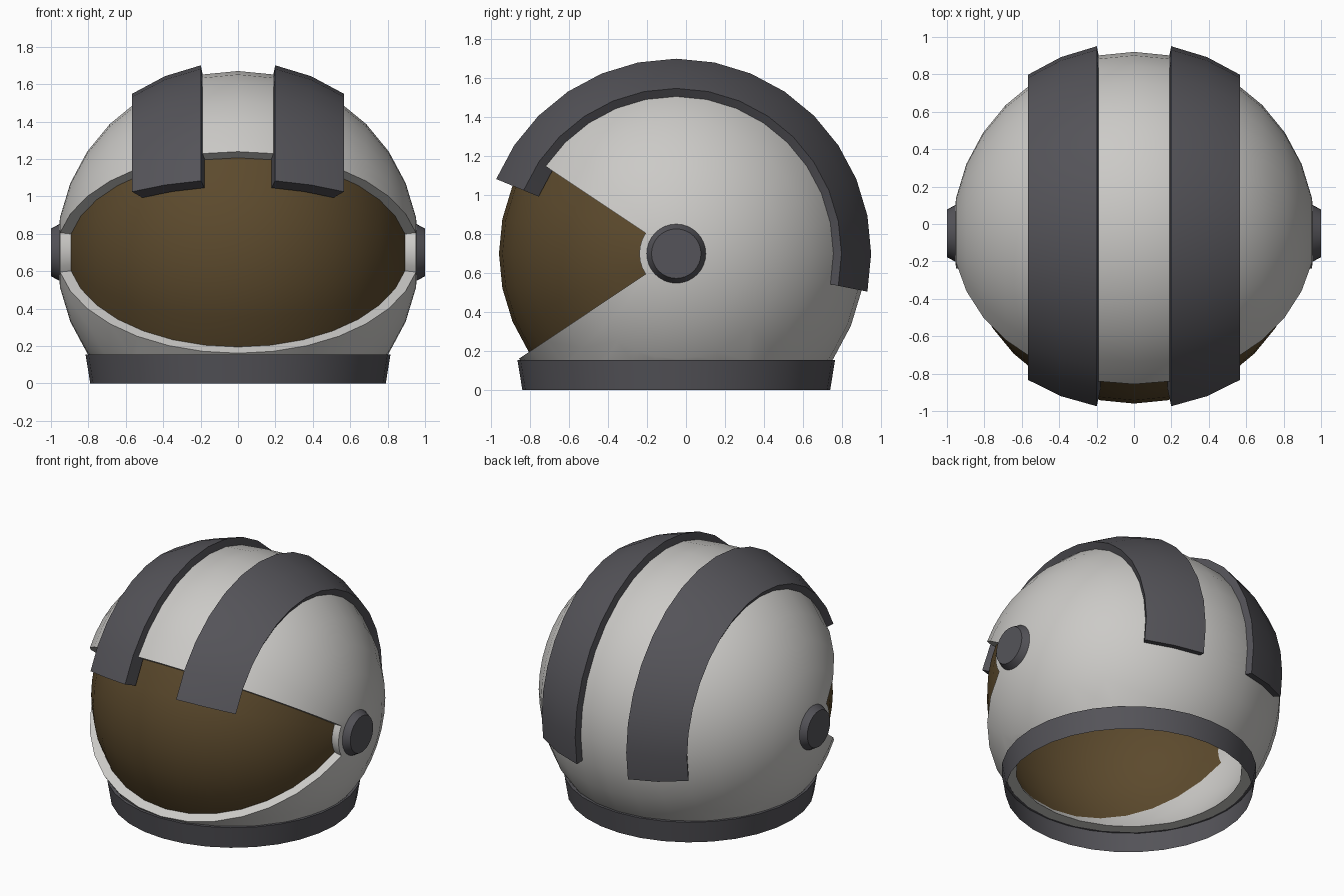
import bpy, bmesh, math
from mathutils import Matrix, Vector

if "Cube" in bpy.data.objects:
    bpy.data.objects.remove(bpy.data.objects["Cube"])

CENTRE = Vector((0, -0.05, 0.7))
OPEN = math.radians(33.75)          # half angle of the face opening


def material(name, rgb):
    m = bpy.data.materials.new(name)
    m.diffuse_color = (*rgb, 1)
    m.use_nodes = True
    m.node_tree.nodes["Principled BSDF"].inputs["Base Color"].default_value = m.diffuse_color
    return m


WHITE = material("shell_white", (0.60, 0.59, 0.57))
DARK = material("dark_grey", (0.09, 0.088, 0.1))
BROWN = material("visor_brown", (0.107, 0.068, 0.026))


def finish(bm, name, mat, angle=30):
    me = bpy.data.meshes.new(name)
    bm.to_mesh(me)
    bm.free()
    me.materials.append(mat)
    ob = bpy.data.objects.new(name, me)
    bpy.context.collection.objects.link(ob)
    bpy.ops.object.select_all(action='DESELECT')
    ob.select_set(True)
    bpy.context.view_layer.objects.active = ob
    bpy.ops.object.shade_smooth_by_angle(angle=math.radians(angle))
    return ob


def sphere_patch(radius, keep, inner=None):
    """Part of a sphere with poles on x; keep(x / radius, angle up from the front)."""
    bm = bmesh.new()
    bmesh.ops.create_uvsphere(bm, u_segments=32, v_segments=16, radius=radius,
                              matrix=Matrix.Rotation(math.pi / 2, 4, 'Y'))

    def kept(f):
        c = f.calc_center_median()
        return keep(c.x / radius, math.atan2(c.z, -c.y))
    bmesh.ops.delete(bm, geom=[f for f in bm.faces if not kept(f)], context='FACES')
    if inner:                        # give the patch a thickness
        rim = [e for e in bm.edges if e.is_boundary]
        dup = bmesh.ops.duplicate(bm, geom=bm.verts[:] + bm.edges[:] + bm.faces[:])
        vmap = dup["vert_map"]
        new = [g for g in dup["geom"] if isinstance(g, bmesh.types.BMVert)]
        bmesh.ops.scale(bm, vec=(inner / radius,) * 3, verts=new)
        for e in rim:
            a, b = e.verts
            bm.faces.new((a, b, vmap[b], vmap[a]))
        bmesh.ops.recalc_face_normals(bm, faces=bm.faces[:])
    bmesh.ops.translate(bm, vec=CENTRE, verts=bm.verts[:])
    return bm


def in_opening(x, a):
    return abs(a) < OPEN and abs(x) < 0.97


# Helmet shell with face opening, cut flat at the neck
bm = sphere_patch(0.97, lambda x, a: not in_opening(x, a), inner=0.91)
cut = bmesh.ops.bisect_plane(bm, geom=bm.verts[:] + bm.edges[:] + bm.faces[:],
                             plane_co=(0, 0, 0.15), plane_no=(0, 0, 1), clear_inner=True)
bmesh.ops.bridge_loops(bm, edges=[e for e in bm.edges if e.is_boundary])
bmesh.ops.recalc_face_normals(bm, faces=bm.faces[:])
finish(bm, "helmet_shell", WHITE)

# Visor
finish(sphere_patch(0.91, in_opening), "visor", BROWN)

# Two raised bands running over the top
for side, name in ((1, "right_band"), (-1, "left_band")):
    finish(sphere_patch(1.02, lambda x, a: 0.19 < side * x < 0.56 and
                        math.radians(22.5) < a % math.tau < math.radians(191.25),
                        inner=0.92), name, DARK)

# Neck collar: open tapered ring with a small top ledge
bm = bmesh.new()
loops = []
for r, z in ((0.79, 0), (0.815, 0.153), (0.785, 0.153)):
    loops.append([bm.verts.new((r * math.cos(i * math.tau / 32),
                                CENTRE.y + r * math.sin(i * math.tau / 32), z))
                  for i in range(32)])
for lo, hi in zip(loops, loops[1:]):
    for i in range(32):
        j = (i + 1) % 32
        bm.faces.new((lo[i], lo[j], hi[j], hi[i]))
finish(bm, "neck_collar", DARK)

# Ear discs
for side, name in ((1, "right_ear_disc"), (-1, "left_ear_disc")):
    bm = bmesh.new()
    bmesh.ops.create_cone(bm, cap_ends=True, segments=32, radius1=0.16, radius2=0.127,
                          depth=0.06,
                          matrix=Matrix.Translation(CENTRE + Vector((side * 0.97, 0, 0)))
                          @ Matrix.Rotation(side * math.pi / 2, 4, 'Y'))
    finish(bm, name, DARK)
